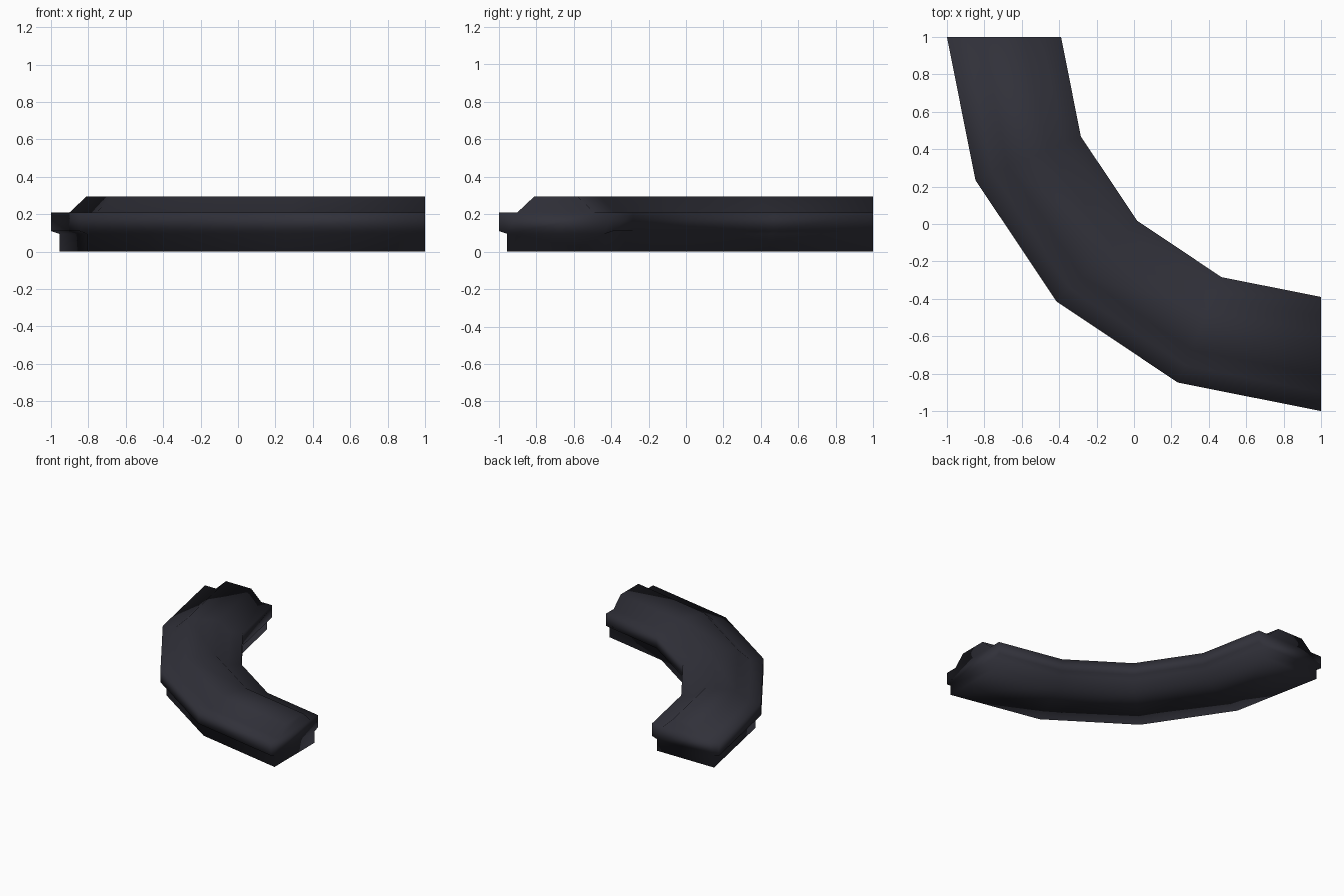
import bpy
import bmesh
from math import cos, sin, pi

cube = bpy.data.objects.get("Cube")
if cube:
    bpy.data.objects.remove(cube)

# One dark slate colour
slate = bpy.data.materials.new("dark_slate")
slate.use_nodes = True
colour = (0.03, 0.03, 0.041, 1)
slate.diffuse_color = colour
slate.node_tree.nodes["Principled BSDF"].inputs["Base Color"].default_value = colour

# Half cross-section as (offset from centre line, height): base, flange, raised crown
HALF = [(0.26, 0), (0.26, 0.095), (0.305, 0.11),
        (0.305, 0.21), (0.205, 0.21), (0.115, 0.295)]
PROFILE = HALF + [(-w, z) for w, z in reversed(HALF)]
MID_RADIUS = 1.695
SEGMENTS = 4


def ring(bm, angle):
    """Cross-section placed on the quarter turn about the corner (1, 1)."""
    return [bm.verts.new((1 - (MID_RADIUS + w) * cos(angle),
                          1 - (MID_RADIUS + w) * sin(angle), z))
            for w, z in PROFILE]


# Curved rail swept through a quarter turn
bm = bmesh.new()
rings = [ring(bm, i * pi / 2 / SEGMENTS) for i in range(SEGMENTS + 1)]
count = len(PROFILE)
for a, b in zip(rings, rings[1:]):
    for i in range(count):
        j = (i + 1) % count
        bm.faces.new((a[i], a[j], b[j], b[i]))

# Flat end caps
bm.faces.new(rings[0])
bm.faces.new(rings[-1])
bmesh.ops.recalc_face_normals(bm, faces=bm.faces)
for face in bm.faces:
    face.smooth = True

mesh = bpy.data.meshes.new("curved_rail")
bm.to_mesh(mesh)
bm.free()
mesh.materials.append(slate)
rail = bpy.data.objects.new("curved_rail", mesh)
bpy.context.collection.objects.link(rail)
